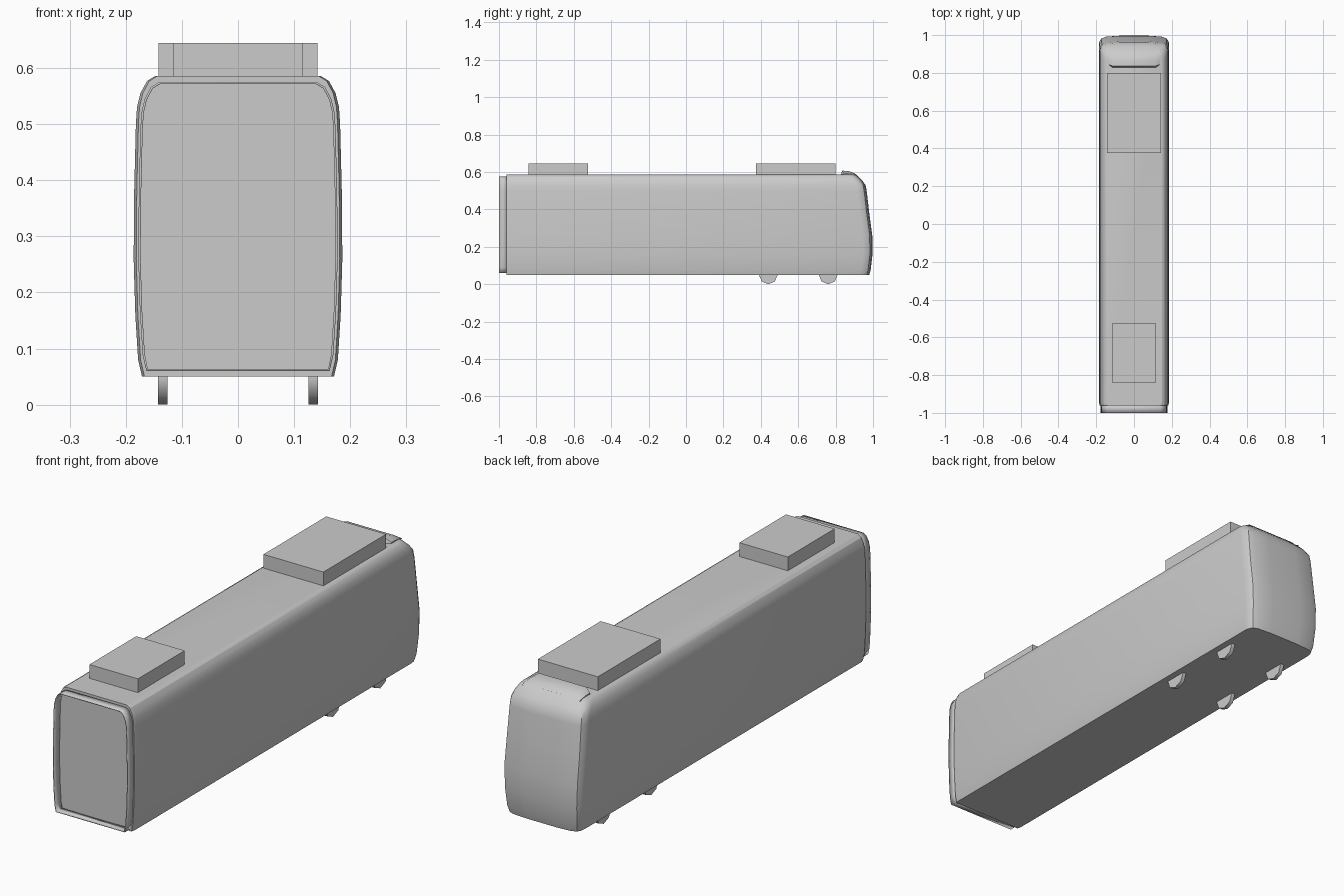
import bpy, bmesh, math
from mathutils import Matrix

if "Cube" in bpy.data.objects:
    bpy.data.objects.remove(bpy.data.objects["Cube"])

grey = bpy.data.materials.new("light grey")
grey.use_nodes = True
COLOUR = (0.6, 0.6, 0.6, 1)
grey.diffuse_color = COLOUR
grey.node_tree.nodes["Principled BSDF"].inputs["Base Color"].default_value = COLOUR


def finish(bm, name, smooth=None):
    """Turn a bmesh into a named object, optionally smooth by angle."""
    bmesh.ops.recalc_face_normals(bm, faces=bm.faces)
    mesh = bpy.data.meshes.new(name)
    bm.to_mesh(mesh)
    bm.free()
    obj = bpy.data.objects.new(name, mesh)
    bpy.context.collection.objects.link(obj)
    mesh.materials.append(grey)
    if smooth:
        bpy.ops.object.select_all(action='DESELECT')
        obj.select_set(True)
        bpy.context.view_layer.objects.active = obj
        bpy.ops.object.shade_smooth_by_angle(angle=math.radians(smooth))
    return obj


def skin(bm, rows, closed=False):
    """Join equal rows of points with quads and return the vertices."""
    grid = [[bm.verts.new(p) for p in row] for row in rows]
    pairs = list(zip(grid, grid[1:]))
    for a, b in pairs:
        count = len(a)
        for i in range(count if closed else count - 1):
            j = (i + 1) % count
            bm.faces.new((a[i], a[j], b[j], b[i]))
    return grid


def box(name, half_x, y0, y1, z0, z1):
    bm = bmesh.new()
    bmesh.ops.create_cube(bm, size=1, matrix=Matrix.Translation((0, (y0 + y1) / 2, (z0 + z1) / 2))
                          @ Matrix.Diagonal((half_x * 2, y1 - y0, z1 - z0, 1)))
    return finish(bm, name)


# Half section: half width, height, and how far the sloping nose reaches
SECTION = [(.171, .05, .980), (.178, .08, .988), (.183, .16, .997), (.186, .26, .996),
           (.185, .38, .980), (.182, .50, .966), (.180, .53, .960), (.174, .555, .942),
           (.162, .577, .920), (.147, .586, .908)]

# Nose plan: width factor and setback from the nose tip
NOSE = [(1, .052), (.985, .030), (.93, .014), (.80, .005), (.40, 0)]

# Main body shell wrapped round the sides and nose
bm = bmesh.new()
rows = []
for w, z, reach in SECTION:
    half = [(w * .975, -.96, z), (w, -.945, z)]
    half += [(w * s, reach - d, z) for s, d in NOSE]
    rows.append(half + [(-x, y, h) for x, y, h in reversed(half)])
grid = skin(bm, rows)
bm.faces.new(grid[0])
bm.faces.new(grid[-1])
bm.faces.new([r[0] for r in grid] + [r[-1] for r in reversed(grid)])
finish(bm, "body_shell", 30)

# Open gangway collar on the coupling end
bm = bmesh.new()
right = [(w * .955, .31 + (z - .31) * .96) for w, z, _ in SECTION]
loop = right + [(-x, z) for x, z in reversed(right)]
skin(bm, [[(x, y, z) for x, z in loop] for y in (-1, -.955)], closed=True)
collar = finish(bm, "gangway_collar", 30)
wall = collar.modifiers.new("wall", 'SOLIDIFY')
wall.thickness = .004

# Roof equipment
box("front_roof_unit", .115, -.842, -.525, .58, .645)
box("rear_roof_unit", .142, .375, .80, .58, .645)

# Low display hood above the nose, with narrowed sides
bm = bmesh.new()
hood = [(.826, .583), (.836, .607), (.865, .606), (.90, .594), (.918, .575)]
rows = []
for x, setback, lift in ((-.136, .018, .35), (-.112, 0, 1), (.112, 0, 1), (.136, .018, .35)):
    rows.append([(x, max(y, .826 + setback), .583 + (z - .583) * lift) for y, z in hood])
grid = skin(bm, rows, closed=True)
bm.faces.new(grid[0])
bm.faces.new(grid[-1])
finish(bm, "display_hood", 35)

# Eight-sided wheels
for side, sx in (("left", 1), ("right", -1)):
    for place, y in (("front", .44), ("rear", .76)):
        bm = bmesh.new()
        bmesh.ops.create_cone(bm, cap_ends=True, segments=8, radius1=.05, radius2=.05, depth=.017,
                              matrix=Matrix.Translation((sx * .134, y, .05))
                              @ Matrix.Rotation(math.pi / 2, 4, 'Y'))
        finish(bm, f"{place}_{side}_wheel", 50)
